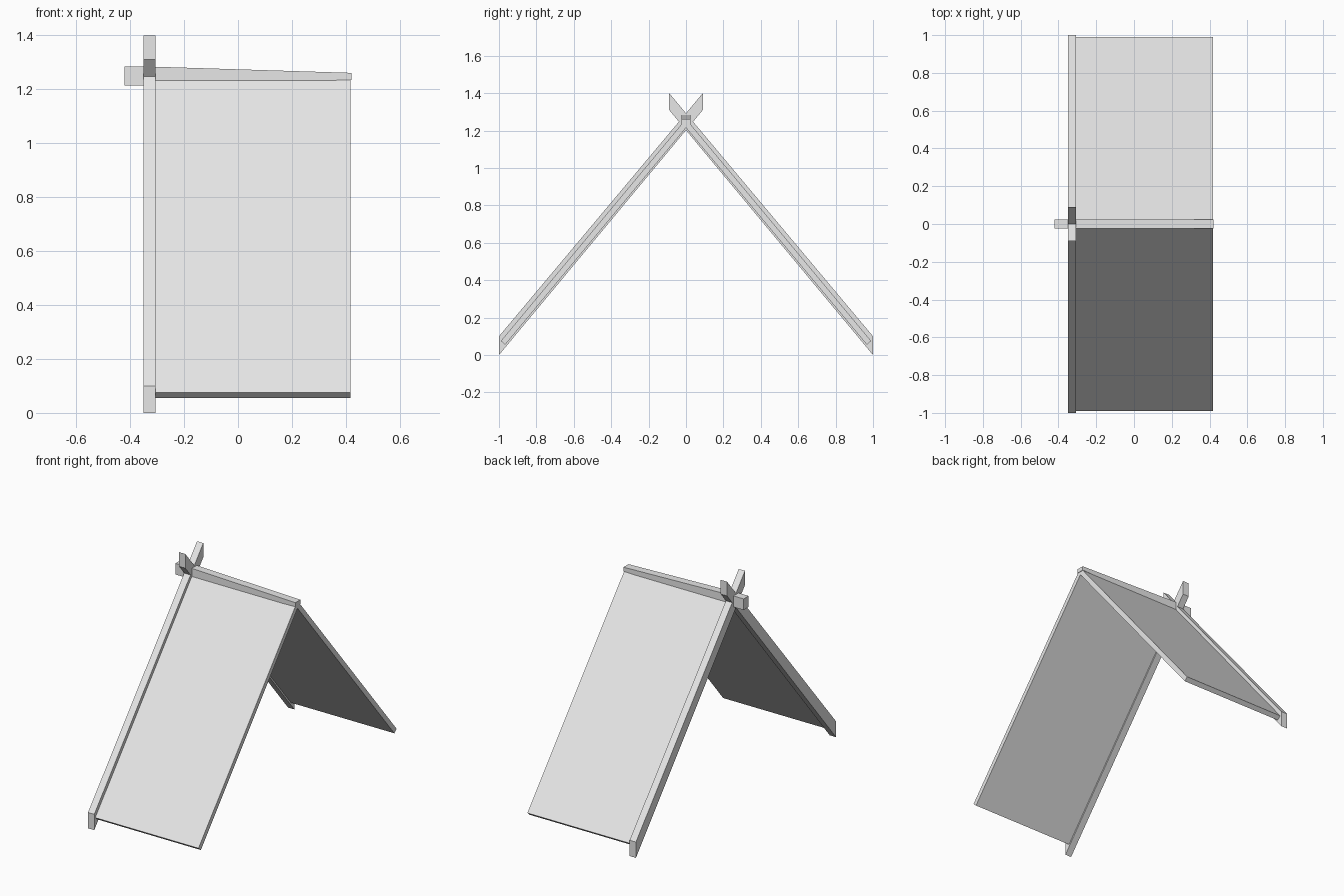
import bpy
import bmesh

cube = bpy.data.objects.get("Cube")
if cube:
    bpy.data.objects.remove(cube, do_unlink=True)

grey = bpy.data.materials.new("light_grey")
grey.use_nodes = True
grey.diffuse_color = (0.8, 0.8, 0.8, 1)
grey.node_tree.nodes["Principled BSDF"].inputs["Base Color"].default_value = (0.8, 0.8, 0.8, 1)


def loft(name, start, end, x0, x1):
    """Solid between two matching (y, z) outlines at x0 and x1."""
    bm = bmesh.new()
    a = [bm.verts.new((x0, y, z)) for y, z in start]
    b = [bm.verts.new((x1, y, z)) for y, z in end]
    bm.faces.new(a)
    bm.faces.new(b)
    for i in range(len(a)):
        j = (i + 1) % len(a)
        bm.faces.new((a[i], a[j], b[j], b[i]))
    bmesh.ops.recalc_face_normals(bm, faces=bm.faces)
    mesh = bpy.data.meshes.new(name)
    bm.to_mesh(mesh)
    bm.free()
    mesh.materials.append(grey)
    obj = bpy.data.objects.new(name, mesh)
    bpy.context.collection.objects.link(obj)
    return obj


def rect(half, low, high):
    return [(-half, low), (half, low), (half, high), (-half, high)]


# Sloping profiles of the pole (plumb-cut ends) and the panel (square-cut ends)
pole = [(-1, 0), (0.09, 1.31), (0.09, 1.40), (-1, 0.10)]
panel = [(-0.99, 0.075), (-0.967, 0.055), (0.02, 1.239), (-0.003, 1.259)]

# Crossed poles and roof panels, mirrored front to back
for side, s in (("front", 1), ("back", -1)):
    outline = [(s * y, z) for y, z in pole]
    loft(side + "_pole", outline, outline, -0.35, -0.306)
    outline = [(s * y, z) for y, z in panel]
    loft(side + "_panel", outline, outline, -0.306, 0.417)

# Ridge beam: square stub at the poles, tapering toward the far end
stub = rect(0.025, 1.215, 1.285)
loft("ridge_stub", stub, stub, -0.421, -0.35)
loft("ridge_beam", stub, rect(0.025, 1.235, 1.261), -0.35, 0.42)
